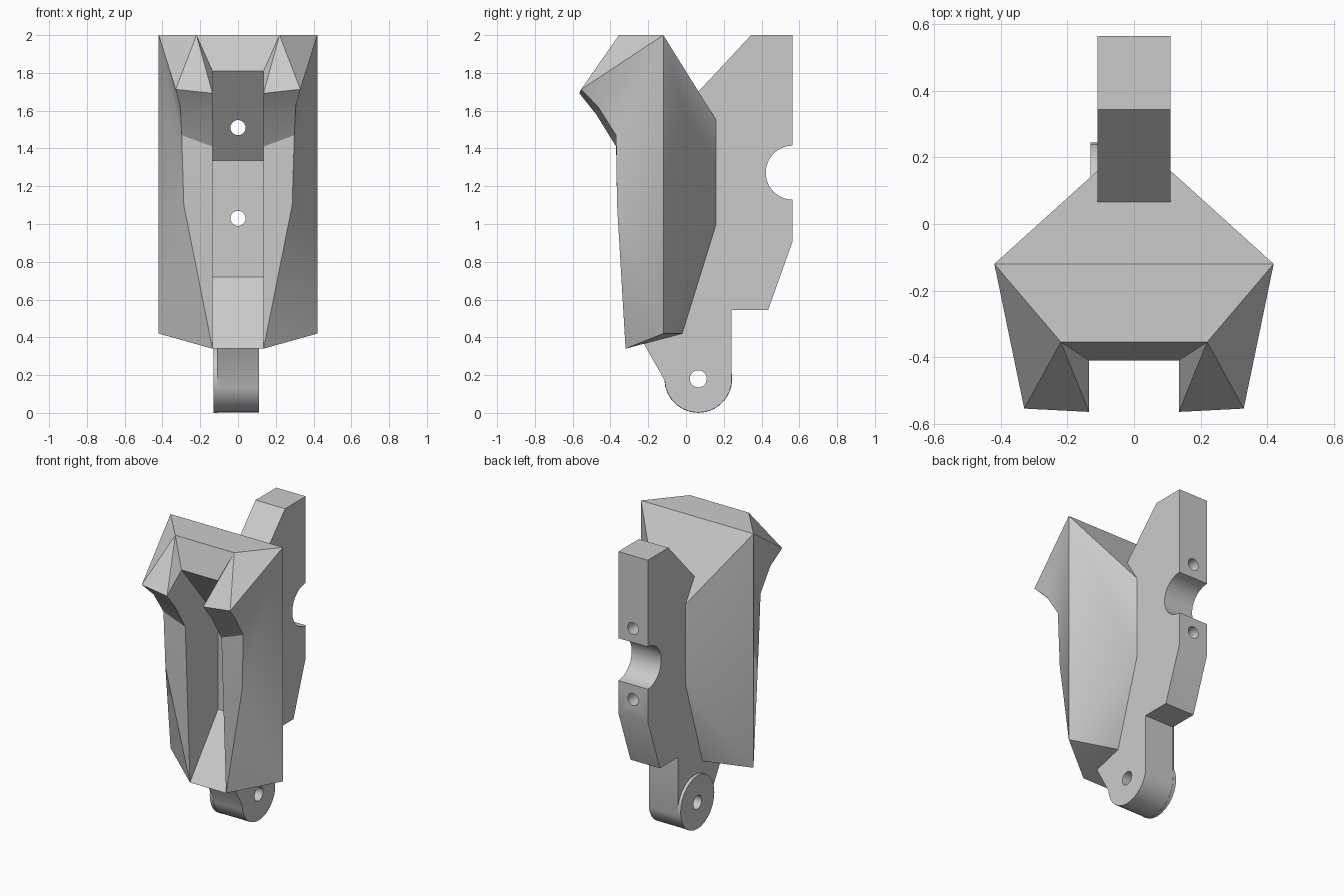
import bpy, bmesh, math
from mathutils import Matrix

cube = bpy.data.objects.get("Cube")
if cube:
    bpy.data.objects.remove(cube, do_unlink=True)

grey = bpy.data.materials.new("plain grey")
grey.use_nodes = True
grey.diffuse_color = (0.6, 0.6, 0.6, 1)
grey.node_tree.nodes["Principled BSDF"].inputs["Base Color"].default_value = (0.6, 0.6, 0.6, 1)


def finish(name, bm):
    bmesh.ops.recalc_face_normals(bm, faces=bm.faces)
    mesh = bpy.data.meshes.new(name)
    bm.to_mesh(mesh)
    bm.free()
    mesh.materials.append(grey)
    obj = bpy.data.objects.new(name, mesh)
    bpy.context.collection.objects.link(obj)
    return obj


def cylinder(name, axis, centre, radius, length, segments=32):
    bm = bmesh.new()
    turn = Matrix.Rotation(math.pi / 2, 4, "Y" if axis == "X" else "X")
    bmesh.ops.create_cone(bm, cap_ends=True, segments=segments, radius1=radius,
                          radius2=radius, depth=length,
                          matrix=Matrix.Translation(centre) @ turn)
    return finish(name, bm)


def extrude_profile(name, outline, x0, x1):
    bm = bmesh.new()
    face = bm.faces.new([bm.verts.new((x0, y, z)) for y, z in outline])
    moved = bmesh.ops.extrude_face_region(bm, geom=[face])["geom"]
    bmesh.ops.translate(bm, vec=(x1 - x0, 0, 0),
                        verts=[v for v in moved if isinstance(v, bmesh.types.BMVert)])
    return finish(name, bm)


def arc(cy, cz, radius, start, end, steps):
    angles = [math.radians(start + (end - start) * i / steps) for i in range(steps + 1)]
    return [(cy + radius * math.cos(a), cz + radius * math.sin(a)) for a in angles]


def cut(obj, cutter):
    mod = obj.modifiers.new("hole", "BOOLEAN")
    mod.operation = "DIFFERENCE"
    mod.solver = "EXACT"
    mod.object = cutter
    bpy.context.view_layer.objects.active = obj
    bpy.ops.object.modifier_apply(modifier=mod.name)


# Faceted shell: corner points of one half
P = {
    "top": (0.42, -0.12, 2), "base": (0.42, -0.12, 0.42), "brow": (0.22, -0.355, 2),
    "back_hi": (0.11, 0.16, 1.55), "back_mid": (0.11, 0.16, 1.0), "back_lo": (0.11, -0.02, 0.42),
    "out0": (0.33, -0.555, 1.713), "out1": (0.305, -0.465, 1.62),
    "out2": (0.298, -0.37, 1.47), "out3": (0.287, -0.365, 1.1),
    "in0": (0.135, -0.565, 1.692), "in1": (0.135, -0.475, 1.58),
    "in2": (0.135, -0.37, 1.41), "in3": (0.135, -0.32, 0.34),
    "slot_top": (0.135, -0.41, 1.81), "slot_hi": (0.135, -0.02, 1.335),
    "slot_lo": (0.135, -0.02, 0.72),
}
half_faces = [
    "top brow out0", "top out0 out1", "top out1 out2", "top out2 out3",
    "top out3 base", "base out3 in3",
    "brow in0 out0", "brow slot_top in0",
    "out0 in0 in1 out1", "out1 in1 in2 out2", "out2 in2 out3", "out3 in2 in3",
    "slot_top slot_hi slot_lo in3 in2 in1 in0",
    "top back_mid back_hi", "top base back_mid", "base back_lo back_mid",
    "base in3 back_lo",
]
# Strips that bridge the two halves
bridges = ["top", "brow", "slot_top", "slot_hi", "slot_lo", "in3",
           "back_lo", "back_mid", "back_hi", "top"]
bm = bmesh.new()
V = {s: {k: bm.verts.new((s * x, y, z)) for k, (x, y, z) in P.items()} for s in (1, -1)}
for s in (1, -1):
    for names in half_faces:
        bm.faces.new([V[s][n] for n in names.split()])
for a, b in zip(bridges, bridges[1:]):
    bm.faces.new([V[1][a], V[1][b], V[-1][b], V[-1][a]])
shell = finish("faceted_shell", bm)

# Rear mounting plate with round notch and rounded lower lug
lug_y, lug_z, lug_r = 0.065, 0.18, 0.178
outline = [(0.02, 1.652), (0.345, 2), (0.565, 2)]
outline += arc(0.565, 1.272, 0.143, 90, 270, 20)
outline += [(0.565, 0.91), (0.435, 0.545), (0.24, 0.545)]
outline += arc(lug_y, lug_z, lug_r, -10, -177, 14)
outline += [(-0.22, 0.362), (-0.2, 0.42), (0.02, 0.7)]
plate = extrude_profile("rear_plate", outline, -0.11, 0.11)

# Thin boss on one side of the lug
boss = cylinder("lug_boss", "X", (-0.12, lug_y, lug_z), 0.18, 0.022, 28)

# Bolt holes through the shell and plate, pivot hole through the lug
pivot = cylinder("pivot_cutter", "X", (0, lug_y, lug_z), 0.045, 1)
bolts = [cylinder("bolt_cutter", "Y", (0, 0, z), 0.04, 3) for z in (1.51, 1.03)]
for obj, cutters in ((shell, bolts), (plate, bolts + [pivot]), (boss, [pivot])):
    for c in cutters:
        cut(obj, c)
for c in bolts + [pivot]:
    bpy.data.objects.remove(c, do_unlink=True)

# Smooth shading with crisp edges
bpy.ops.object.select_all(action="DESELECT")
for obj in (shell, plate, boss):
    obj.select_set(True)
bpy.context.view_layer.objects.active = shell
bpy.ops.object.shade_smooth_by_angle(angle=math.radians(30))
